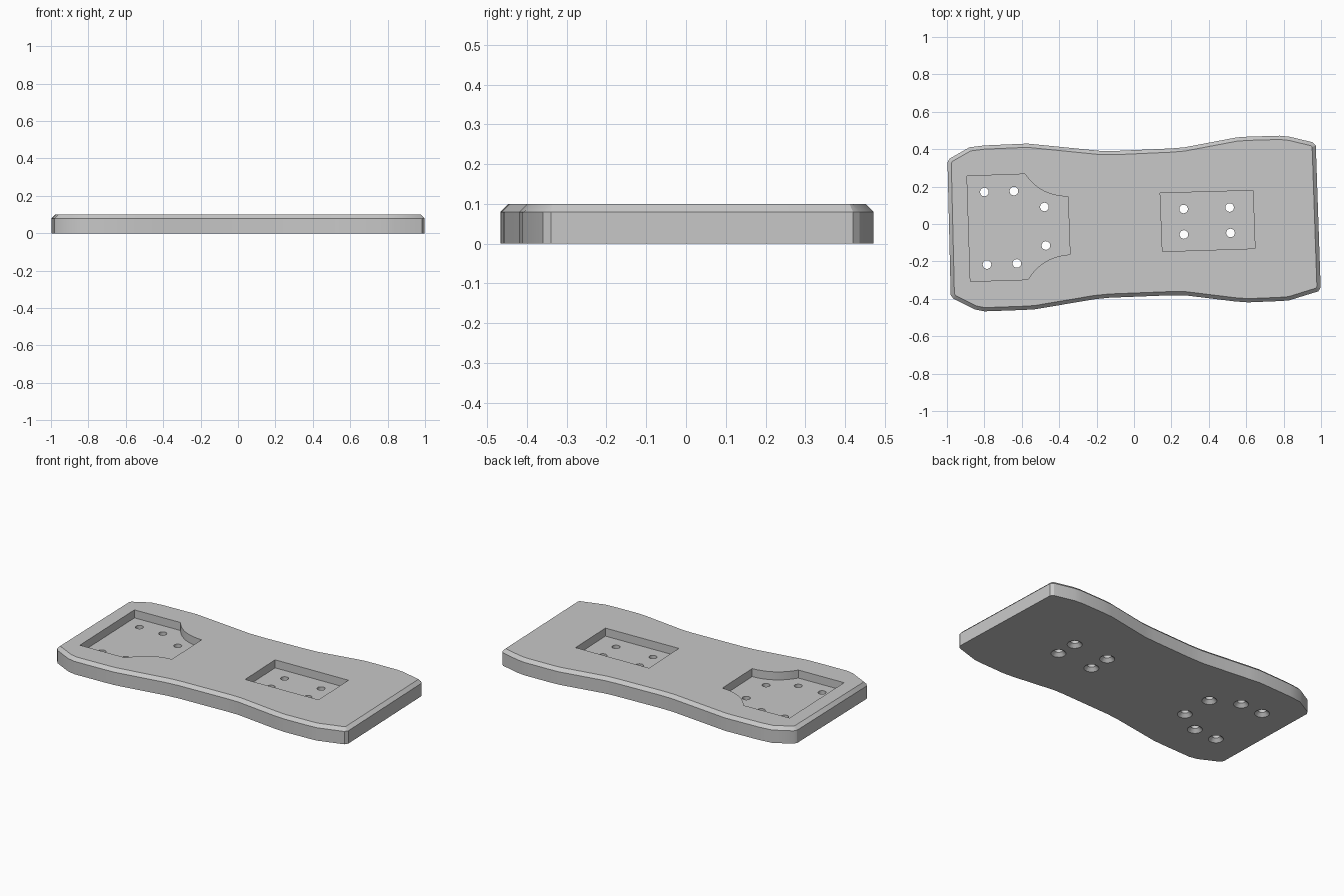
import bpy, bmesh
from math import sin, cos, pi
from mathutils import Vector

if "Cube" in bpy.data.objects:
    bpy.data.objects.remove(bpy.data.objects["Cube"], do_unlink=True)

grey = bpy.data.materials.new("plate grey")
grey.use_nodes = True
colour = (0.58, 0.58, 0.58, 1)
grey.diffuse_color = colour
grey.node_tree.nodes["Principled BSDF"].inputs["Base Color"].default_value = colour


def inset(points, d):
    """Mitred inset of a clockwise outline."""
    result = []
    for i, p in enumerate(points):
        p = Vector(p)
        a = (p - Vector(points[i - 1])).normalized()
        b = (Vector(points[(i + 1) % len(points)]) - p).normalized()
        na, nb = Vector((a.y, -a.x)), Vector((b.y, -b.x))
        result.append(p + (na + nb) * d / (1 + na.dot(nb)))
    return result


def loft(name, rings):
    """Closed solid through (outline, height) rings."""
    bm = bmesh.new()
    loops = [[bm.verts.new((p[0], p[1], z)) for p in pts] for pts, z in rings]
    bm.faces.new(loops[0])
    bm.faces.new(loops[-1])
    for lo, hi in zip(loops, loops[1:]):
        for i in range(len(lo)):
            bm.faces.new((lo[i - 1], lo[i], hi[i], hi[i - 1]))
    bmesh.ops.recalc_face_normals(bm, faces=bm.faces)
    mesh = bpy.data.meshes.new(name)
    bm.to_mesh(mesh)
    bm.free()
    mesh.materials.append(grey)
    obj = bpy.data.objects.new(name, mesh)
    bpy.context.collection.objects.link(obj)
    return obj


def bite(a, b, centre, steps=10):
    """Curved notch from a to b, bowed toward centre."""
    a, b = Vector(a), Vector(b)
    mid = (a + b) / 2
    side = Vector((a.y - b.y, b.x - a.x)).normalized()
    if side.dot(Vector(centre) - mid) < 0:
        side = -side
    return [a.lerp(b, i / steps) + side * 0.034 * (1 - (2 * i / steps - 1) ** 2)
            for i in range(steps + 1)]


def circle(x, y, r, n=24):
    return [(x + r * cos(2 * pi * i / n), y + r * sin(2 * pi * i / n)) for i in range(n)]


# Waisted plate with a chamfered upper rim
outline = [(-.997, .33), (-.985, .35), (-.88, .41), (-.80, .42), (-.57, .43), (-.50, .423),
           (-.18, .391), (-.09, .391), (.20, .404), (.27, .41), (.55, .463), (.61, .467),
           (.78, .472), (.83, .467), (.955, .437), (.972, .42),
           (.998, -.34), (.985, -.36), (.83, -.408), (.78, -.412), (.61, -.419), (.54, -.414),
           (.27, -.381), (.20, -.381), (-.13, -.394), (-.21, -.402), (-.53, -.456),
           (-.60, -.46), (-.80, -.467), (-.85, -.457), (-.965, -.40), (-.98, -.38)]
plate = loft("plate", [(outline, 0), (outline, .08), (inset(outline, .02), .1)])

# Recesses in the upper face
floor, above = .05, .2
notched = [(-.893, .256)]
notched += bite((-.583, .267), (-.353, .147), (-.6, 0))
notched += bite((-.342, -.163), (-.567, -.297), (-.6, 0))
notched += [(-.875, -.307)]
block = [(.14, .165), (.636, .179), (.647, -.131), (.152, -.147)]
cutters = [loft("recess_cutter", [(shape, floor), (shape, above)]) for shape in (notched, block)]

# Through holes countersunk from below
holes = [(-.80, .171), (-.642, .176), (-.479, .091), (-.471, -.115), (-.626, -.211),
         (-.786, -.217), (.265, .08), (.511, .088), (.267, -.056), (.516, -.048)]
for x, y in holes:
    cutters.append(loft("hole_cutter", [(circle(x, y, .053), -.01),
                                        (circle(x, y, .023), .02),
                                        (circle(x, y, .023), above)]))

for cutter in cutters:
    cutter.hide_render = True
    cut = plate.modifiers.new("cut", "BOOLEAN")
    cut.operation = "DIFFERENCE"
    cut.solver = "EXACT"
    cut.object = cutter

# Bake the cuts, discard the cutters, and shade with sharp edges
bpy.context.view_layer.update()
graph = bpy.context.evaluated_depsgraph_get()
finished = bpy.data.meshes.new_from_object(plate.evaluated_get(graph))
plate.modifiers.clear()
plate.data = finished
for cutter in cutters:
    bpy.data.objects.remove(cutter, do_unlink=True)
bpy.ops.object.select_all(action="DESELECT")
plate.select_set(True)
bpy.context.view_layer.objects.active = plate
bpy.ops.object.shade_smooth_by_angle(angle=pi / 6)
